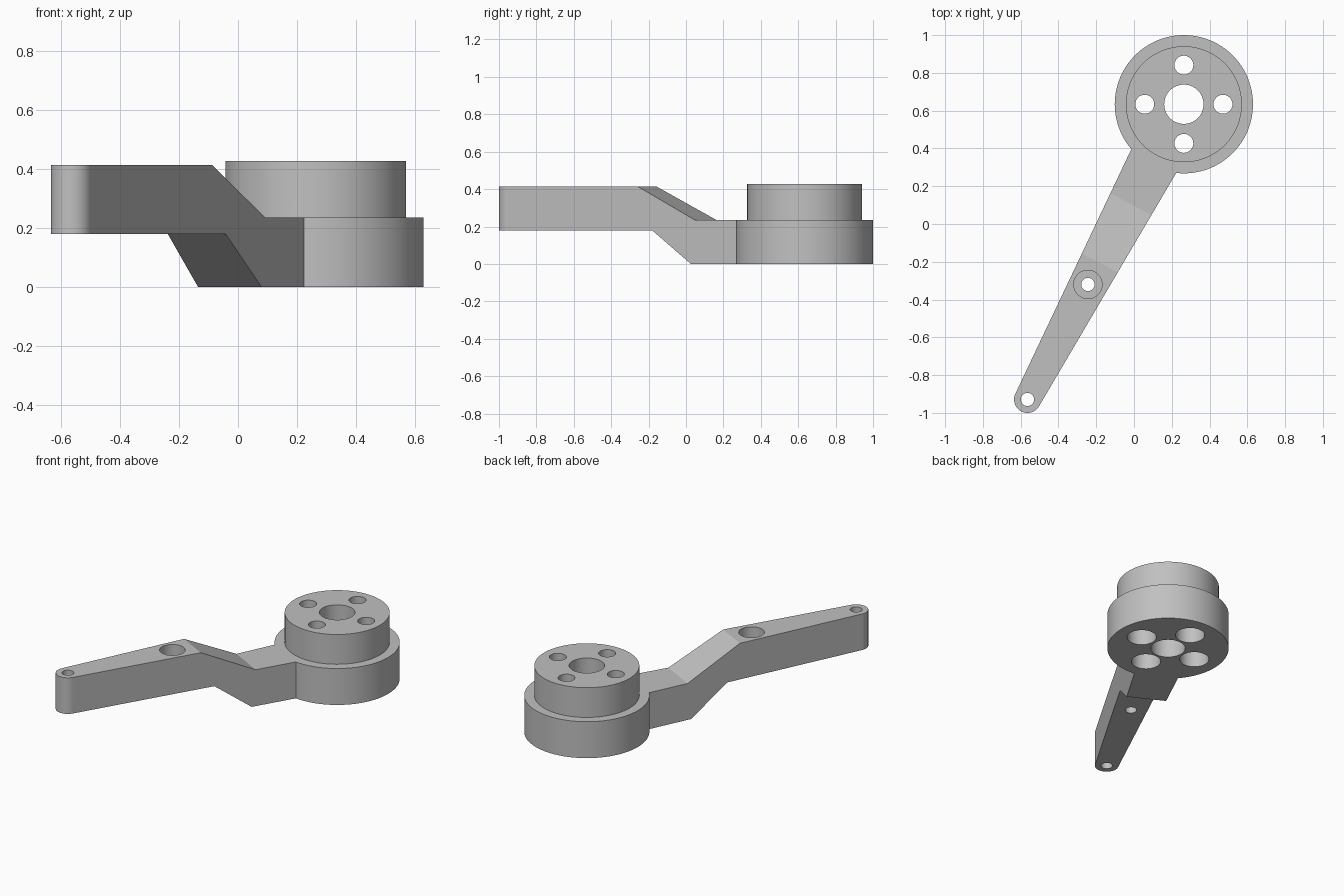
import bpy
import bmesh
import math
from mathutils import Vector

cube = bpy.data.objects.get("Cube")
if cube:
    bpy.data.objects.remove(cube, do_unlink=True)

grey = bpy.data.materials.new("light_grey")
grey.use_nodes = True
colour = (0.53, 0.53, 0.53, 1)
grey.diffuse_color = colour
grey.node_tree.nodes["Principled BSDF"].inputs["Base Color"].default_value = colour

HUB = Vector((0.264, 0.634))
TIP = Vector((-0.564, -0.929))
ALONG = (HUB - TIP).normalized()
ACROSS = Vector((ALONG.y, -ALONG.x))
ARM_LOW, ARM_HIGH, FLANGE_TOP, BOSS_TOP = 0.18, 0.413, 0.235, 0.427


def cylinder(name, centre, radius, bottom, top):
    bpy.ops.mesh.primitive_cylinder_add(
        vertices=96, radius=radius, depth=top - bottom,
        location=(centre.x, centre.y, (bottom + top) / 2))
    obj = bpy.context.object
    obj.name = name
    obj.data.materials.append(grey)
    return obj


def combine(target, other, operation):
    mod = target.modifiers.new(operation.lower(), "BOOLEAN")
    mod.operation = operation
    mod.solver = "EXACT"
    mod.object = other
    bpy.context.view_layer.objects.active = target
    bpy.ops.object.modifier_apply(modifier=mod.name)
    bpy.data.objects.remove(other, do_unlink=True)


def drill(target, centre, radius, bottom=-0.1, top=0.6):
    combine(target, cylinder("drill", centre, radius, bottom, top), "DIFFERENCE")


# Cranked, tapered arm: side profile (distance from tip, height) widened toward the hub
profile = [(0, ARM_LOW), (0.905, ARM_LOW), (1.145, 0), (1.47, 0),
           (1.47, FLANGE_TOP), (1.17, FLANGE_TOP), (0.818, ARM_HIGH), (0, ARM_HIGH)]
bm = bmesh.new()
sides = []
for side in (-1, 1):
    loop = []
    for u, z in profile:
        p = TIP + ALONG * u + ACROSS * side * (0.071 + 0.0445 * u)
        loop.append(bm.verts.new((p.x, p.y, z)))
    sides.append(loop)
    bm.faces.new(loop)
for i in range(len(profile)):
    j = (i + 1) % len(profile)
    bm.faces.new((sides[0][i], sides[0][j], sides[1][j], sides[1][i]))
bmesh.ops.recalc_face_normals(bm, faces=bm.faces)
mesh = bpy.data.meshes.new("arm")
bm.to_mesh(mesh)
bm.free()
mesh.materials.append(grey)
arm = bpy.data.objects.new("arm", mesh)
bpy.context.collection.objects.link(arm)

# Hub flange with raised boss, joined to the arm and its rounded tip
bracket = cylinder("hub_and_arm", HUB, 0.366, 0, FLANGE_TOP)
combine(bracket, cylinder("boss", HUB, 0.307, 0.1, BOSS_TOP), "UNION")
combine(arm, cylinder("rounded_tip", TIP, 0.071, ARM_LOW, ARM_HIGH), "UNION")
combine(bracket, arm, "UNION")

# Hub bore and four bolt holes, counterbored from below
drill(bracket, HUB, 0.104)
for k in range(4):
    a = k * math.pi / 2
    bolt = HUB + Vector((math.cos(a), math.sin(a))) * 0.207
    drill(bracket, bolt, 0.05)
    drill(bracket, bolt, 0.088, top=FLANGE_TOP + 0.02)

# Arm holes, the middle one counterbored from above
middle = Vector((-0.244, -0.32))
drill(bracket, TIP, 0.035)
drill(bracket, middle, 0.035)
drill(bracket, middle, 0.075, bottom=0.29)

bpy.ops.object.select_all(action="DESELECT")
bracket.select_set(True)
bpy.context.view_layer.objects.active = bracket
bpy.ops.object.shade_smooth_by_angle(angle=math.radians(25))
